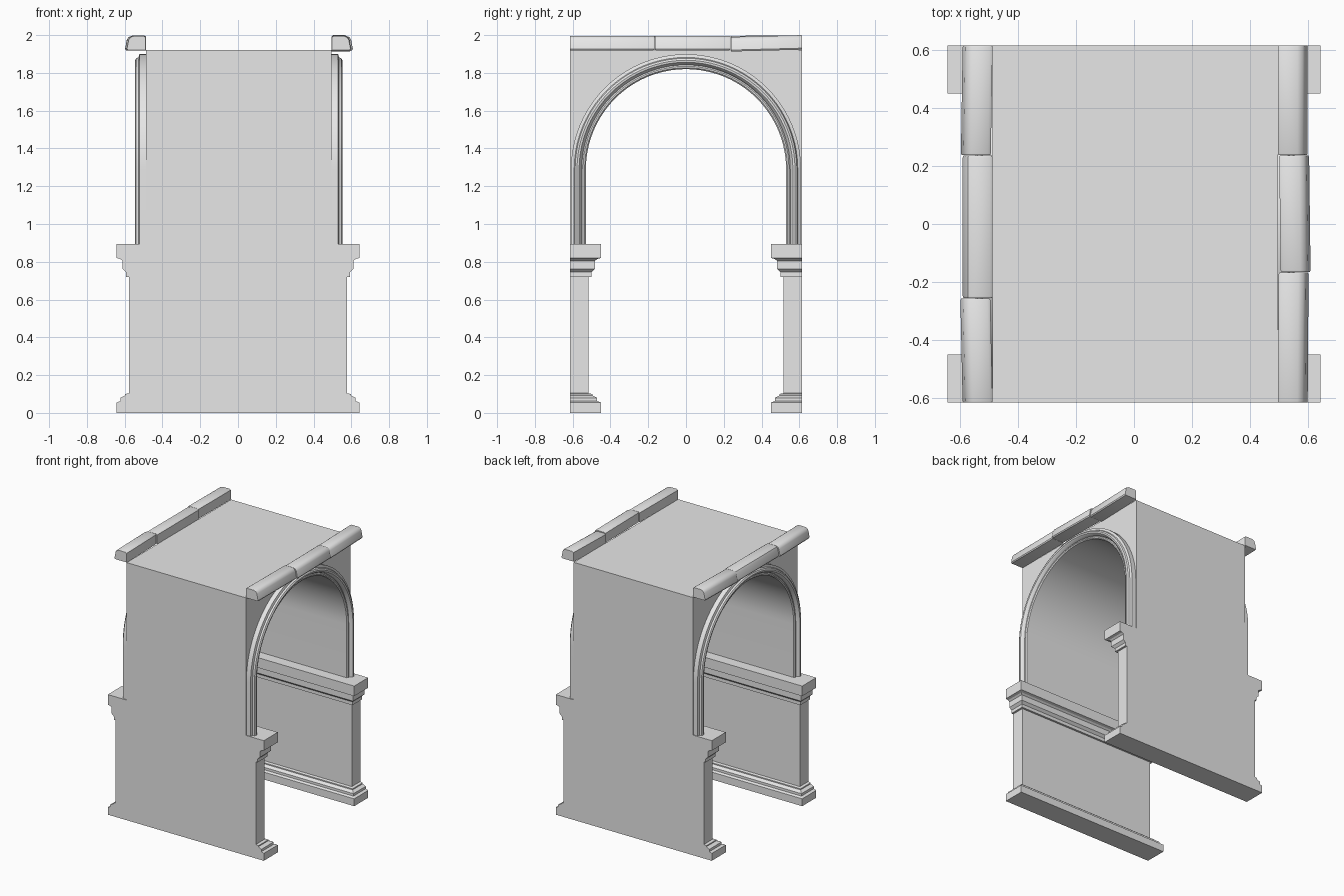
import bpy, bmesh, math

cube = bpy.data.objects.get("Cube")
if cube:
    bpy.data.objects.remove(cube, do_unlink=True)

stone = bpy.data.materials.new("plain_stone")
stone.use_nodes = True
stone.diffuse_color = (0.8, 0.8, 0.8, 1)
stone.node_tree.nodes["Principled BSDF"].inputs["Base Color"].default_value = (0.8, 0.8, 0.8, 1)


def loft(name, rings, smooth=None):
    """Skin a list of closed point rings and cap both ends."""
    bm = bmesh.new()
    rows = [[bm.verts.new(p) for p in ring] for ring in rings]
    n = len(rows[0])
    for a, b in zip(rows, rows[1:]):
        for i in range(n):
            j = (i + 1) % n
            bm.faces.new((a[i], a[j], b[j], b[i]))
    bm.faces.new(rows[0][::-1])
    bm.faces.new(rows[-1])
    bmesh.ops.recalc_face_normals(bm, faces=bm.faces)
    mesh = bpy.data.meshes.new(name)
    bm.to_mesh(mesh)
    bm.free()
    mesh.materials.append(stone)
    obj = bpy.data.objects.new(name, mesh)
    bpy.context.collection.objects.link(obj)
    if smooth:
        bpy.ops.object.select_all(action='DESELECT')
        obj.select_set(True)
        bpy.context.view_layer.objects.active = obj
        bpy.ops.object.shade_smooth_by_angle(angle=math.radians(smooth))
    return obj


SIDE, ROOF, SPRING, IMPOST = 0.615, 1.92, 1.29, 0.895
RADIUS, BODY_LEFT, BODY_RIGHT = 0.53, 0.495, -0.487


def arch_path(r, steps=40):
    """Leg, half circle, leg in the y-z plane."""
    arc = [(r * math.cos(math.pi * i / steps), SPRING + r * math.sin(math.pi * i / steps))
           for i in range(steps + 1)]
    return [(r, IMPOST)] + arc + [(-r, IMPOST)]


# Vaulted upper body
outline = arch_path(RADIUS) + [(-SIDE, IMPOST), (-SIDE, ROOF), (SIDE, ROOF), (SIDE, IMPOST)]
loft("vault_body", [[(x, y, z) for y, z in outline] for x in (BODY_RIGHT, BODY_LEFT)], 30)

# Pier walls with stepped base and impost mouldings: (projection, height)
moulding = [(0.065, 0), (0.065, 0.055), (0.045, 0.062), (0.045, 0.08), (0.02, 0.092),
            (0.02, 0.1), (0, 0.104), (0, 0.72), (0.015, 0.72), (0.015, 0.745),
            (0.033, 0.762), (0.033, 0.805), (0.045, 0.815), (0.065, 0.82), (0.065, IMPOST)]
for name, s in (("back", 1), ("front", -1)):
    rings = []
    for d, z in moulding:
        x, y = 0.578 + d, 0.515 - d
        rings.append([(-x, s * y, z), (x, s * y, z), (x, s * SIDE, z), (-x, s * SIDE, z)])
    loft(name + "_pier", rings)

# Moulded arch trim on both open ends: (radius, projection)
section = [(0.53, 0), (0.53, 0.03), (0.537, 0.037), (0.545, 0.037), (0.552, 0.03),
           (0.557, 0.046), (0.566, 0.056), (0.577, 0.058), (0.587, 0.052),
           (0.592, 0.04), (0.609, 0.035), (0.609, 0)]
for name, s, face in (("left", 1, BODY_LEFT), ("right", -1, BODY_RIGHT)):
    paths = [(arch_path(r), face + s * d) for r, d in section]
    rings = [[(x, *path[i]) for path, x in paths] for i in range(len(paths[0][0]))]
    loft(name + "_arch_trim", rings, 35)

# Coping stones along the roof edges: (outward, height)
coping = [(0, 0), (0.098, 0), (0.103, 0.008), (0.094, 0.055), (0.085, 0.07),
          (0.068, 0.077), (0.01, 0.077), (0, 0.07)]
# Each stone: side, y start, y end, outward shift and lift at each end
stones = [
    (-1, -0.615, -0.257, 0.0, 0.008, 0.0, 0.0),
    (-1, -0.255, 0.235, 0.0, 0.0, 0.0, 0.0),
    (-1, 0.237, 0.615, 0.006, 0.0, 0.0, 0.003),
    (1, -0.615, -0.167, 0.0, 0.003, 0.0, 0.0),
    (1, -0.165, 0.235, 0.01, 0.005, 0.0, 0.0),
    (1, 0.237, 0.615, 0.0, 0.0, -0.006, 0.004),
]
for k, (s, y0, y1, shift0, shift1, lift0, lift1) in enumerate(stones):
    face = BODY_LEFT if s > 0 else BODY_RIGHT
    rings = []
    # Small chamfer at both ends of the stone
    for t, scale in ((0, 0.95), (0.015, 1), (0.985, 1), (1, 0.95)):
        shift = shift0 + (shift1 - shift0) * t
        lift = lift0 + (lift1 - lift0) * t
        rings.append([(face + s * (shift + 0.05 + (o - 0.05) * scale), y0 + (y1 - y0) * t,
                       ROOF - 0.001 + lift + 0.04 + (h - 0.04) * scale) for o, h in coping])
    loft(("left" if s > 0 else "right") + "_coping_stone_" + str(k % 3 + 1), rings, 35)
